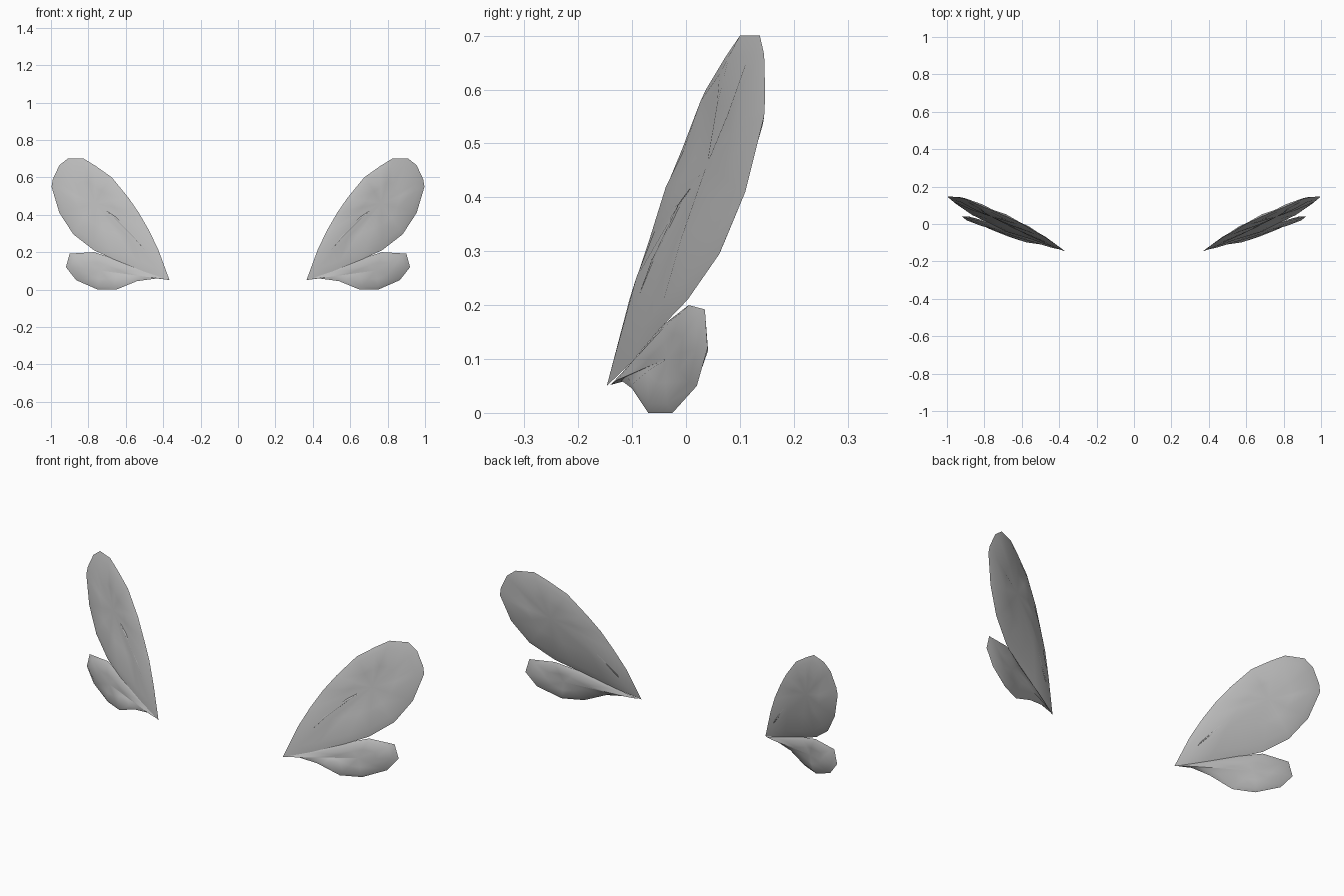
import bpy, bmesh
from mathutils import Vector

if "Cube" in bpy.data.objects:
    bpy.data.objects.remove(bpy.data.objects["Cube"])

grey = bpy.data.materials.new("wing grey")
grey.diffuse_color = (0.5, 0.5, 0.5, 1)
grey.use_nodes = True
grey.node_tree.nodes["Principled BSDF"].inputs["Base Color"].default_value = grey.diffuse_color
NORMAL = Vector((0.35, -0.93, 0.10)).normalized()   # front side of the right wing

FORE = [(.366, -.147, .05), (.425, -.105, .21), (.475, -.07, .315), (.53, -.04, .41),
        (.585, -.007, .49), (.675, .037, .60), (.76, .073, .66), (.825, .10, .70),
        (.91, .137, .70), (.955, .145, .665), (.99, .147, .59), (.997, .145, .55),
        (.955, .11, .41), (.88, .062, .295), (.77, .003, .21), (.66, -.045, .16), (.50, -.10, .095)]
HIND = [(.375, -.14, .052), (.50, -.095, .10), (.66, -.04, .165), (.77, .005, .20),
        (.90, .035, .192), (.92, .04, .12), (.865, .02, .05), (.75, -.025, .0),
        (.65, -.07, .0), (.54, -.10, .045), (.43, -.12, .06)]


def mirror(obj):
    m = obj.modifiers.new("other side", 'MIRROR')
    m.use_axis[0] = True


def wing(name, outline, hub, depth, ripple):
    """Thin lens: one outline with an inner ring and a hub on each face."""
    bm = bmesh.new()
    pts = [Vector(p) for p in outline]
    hub = Vector(hub)
    n = len(pts)
    rim = [bm.verts.new(p) for p in pts]
    for side in (1, -1):
        rings = [rim]
        for f, d in ((.16, .75), (.55, 1.0)):
            ring = []
            for i, p in enumerate(pts):
                # alternating depth gives the soft radiating folds
                wave = 1 + (ripple if i % 2 else -ripple)
                ring.append(bm.verts.new(p.lerp(hub, f) + NORMAL * side * depth * d * wave))
            rings.append(ring)
        centre = bm.verts.new(hub + NORMAL * side * depth)
        for a, b in zip(rings, rings[1:]):
            for i in range(n):
                j = (i + 1) % n
                bm.faces.new((a[i], a[j], b[j], b[i]))
        for i in range(n):
            bm.faces.new((rings[-1][i], rings[-1][(i + 1) % n], centre))
    bmesh.ops.recalc_face_normals(bm, faces=bm.faces)
    for f in bm.faces:
        f.smooth = True
    me = bpy.data.meshes.new(name)
    bm.to_mesh(me)
    bm.free()
    me.materials.append(grey)
    obj = bpy.data.objects.new(name, me)
    bpy.context.collection.objects.link(obj)
    bpy.context.view_layer.objects.active = obj
    obj.select_set(True)
    bpy.ops.object.shade_smooth_by_angle(angle=0.9)
    obj.select_set(False)
    mirror(obj)


def vein(name, path, side):
    """Slim tapered ridge lying on one face of the wing."""
    cu = bpy.data.curves.new(name, 'CURVE')
    cu.dimensions = '3D'
    cu.bevel_depth = .007
    cu.bevel_resolution = 1
    sp = cu.splines.new('POLY')
    sp.points.add(len(path) - 1)
    for i, (pt, p) in enumerate(zip(sp.points, path)):
        pt.co = (*(Vector(p) + NORMAL * side * .009), 1)
        pt.radius = .25 if i in (0, len(path) - 1) else 1
    cu.materials.append(grey)
    obj = bpy.data.objects.new(name, cu)
    bpy.context.collection.objects.link(obj)
    mirror(obj)


wing("forewing", FORE, (.76, .052, .46), .014, .25)
wing("hindwing", HIND, (.73, -.022, .10), .013, .2)

VEIN = [(.46, -.095, .17), (.55, -.05, .28), (.65, -.002, .38), (.73, .036, .44)]
vein("front_vein", VEIN, 1)
vein("back_vein", VEIN, -1)
